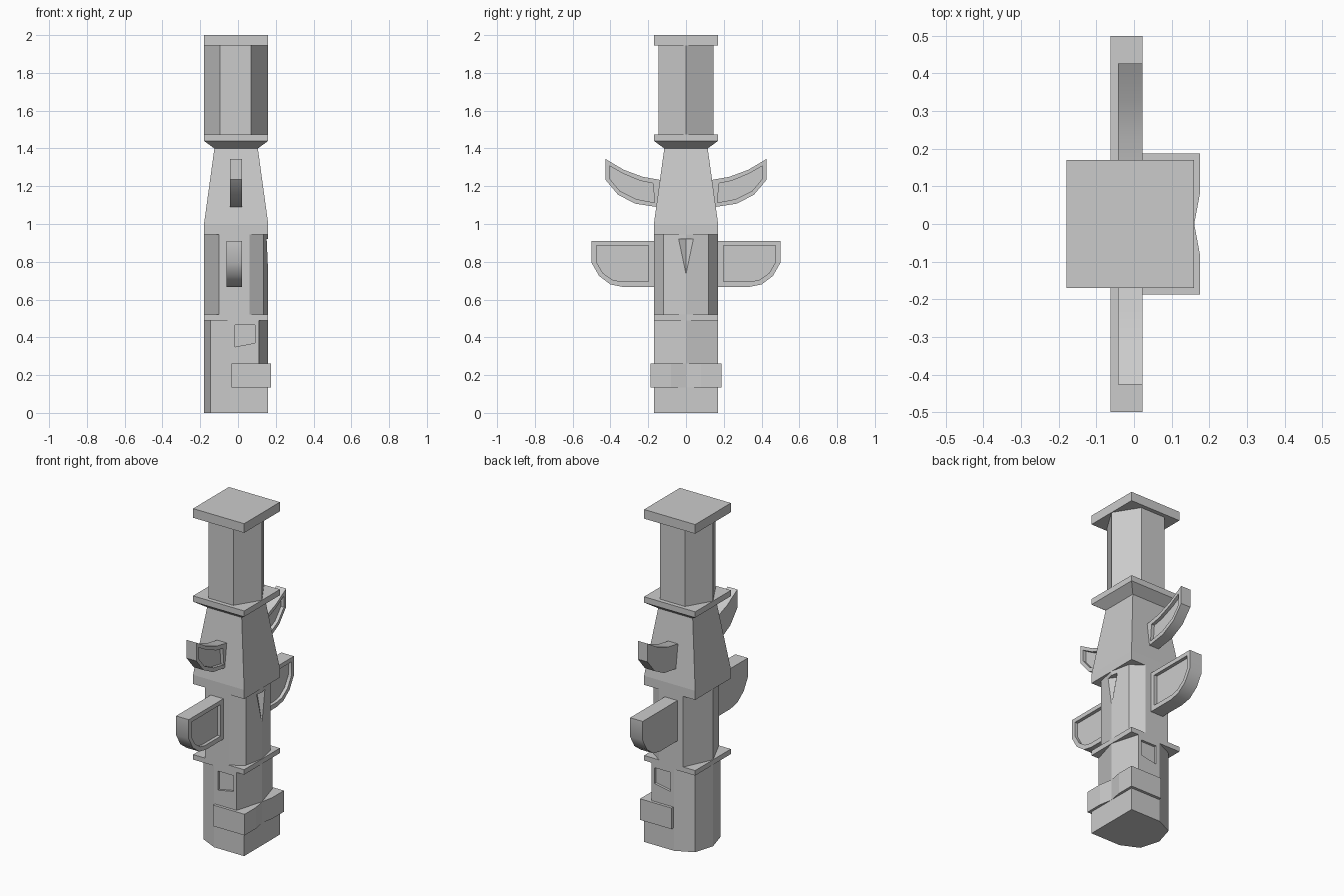
import bpy, bmesh, math
from mathutils import Vector

if "Cube" in bpy.data.objects:
    bpy.data.objects.remove(bpy.data.objects["Cube"])

XL, XR, HY = -0.18, 0.16, 0.17      # left, right and half depth of the square plates


def finish(name, bm, smooth=False):
    bmesh.ops.recalc_face_normals(bm, faces=bm.faces)
    me = bpy.data.meshes.new(name)
    bm.to_mesh(me)
    bm.free()
    ob = bpy.data.objects.new(name, me)
    bpy.context.collection.objects.link(ob)
    if smooth:
        bpy.ops.object.select_all(action='DESELECT')
        ob.select_set(True)
        bpy.context.view_layer.objects.active = ob
        bpy.ops.object.shade_smooth_by_angle(angle=math.radians(35))
    return ob


def loft(name, loops, smooth=False):
    """Skin a list of equal-length point loops and cap both ends."""
    bm = bmesh.new()
    rings = [[bm.verts.new(p) for p in loop] for loop in loops]
    n = len(rings[0])
    for a, b in zip(rings, rings[1:]):
        for i in range(n):
            j = (i + 1) % n
            bm.faces.new((a[i], a[j], b[j], b[i]))
    bm.faces.new(rings[0])
    bm.faces.new(rings[-1])
    return finish(name, bm, smooth)


def column(name, half, z0, z1):
    """Prism from a front half outline (left to right), mirrored to the back."""
    full = half + [(x, -y) for x, y in reversed(half) if y != 0]
    return loft(name, [[(x, y, z) for x, y in full] for z in (z0, z1)])


def square(z, k=0.0):
    return [(XL + k, -HY + k, z), (XR - k, -HY + k, z),
            (XR - k, HY - k, z), (XL + k, HY - k, z)]


def cut(target, cutter):
    cutter.hide_render = True
    mod = target.modifiers.new("cut", 'BOOLEAN')
    mod.operation = 'DIFFERENCE'
    mod.solver = 'EXACT'
    mod.object = cutter
    bpy.context.view_layer.objects.active = target
    bpy.ops.object.modifier_apply(modifier=mod.name)
    bpy.data.objects.remove(cutter)


def wing(name, outer, inner, x0, x1, side, depth=0.02):
    """Side wing with a recessed panel on its right face."""
    def ring(pts, x):
        return [(x, side * y, z) for y, z in pts]
    loft(name, [ring(outer, x0), ring(outer, x1), ring(inner, x1),
                ring(inner, x1 - depth)], smooth=True)


# square plates and the tapered shoulder
loft("top_cap", [square(1.945), square(2.0)])
loft("shoulder", [square(0.945), square(1.0), square(1.40, 0.055),
                  square(1.44), square(1.475)])
loft("middle_plate", [square(0.49), square(0.52)])

# hexagonal upper shaft
column("upper_shaft", [(XL, 0), (-0.095, -0.145), (0.07, -0.145), (XR, 0)], 1.475, 1.945)

# faceted middle shaft with a wedge notch on the right
middle = column("middle_shaft", [(XL, 0), (-0.10, -HY), (0.06, -HY),
                                 (0.135, -0.118), (XR, 0)], 0.52, 0.945)
bm = bmesh.new()
for p in ((0.18, -0.08, 0.92), (0.18, 0.08, 0.92), (0.18, 0, 0.63), (0.125, 0, 0.92)):
    bm.verts.new(p)
bmesh.ops.convex_hull(bm, input=bm.verts)
cut(middle, finish("notch_cutter", bm))

# base and lower shaft, chamfered on the left
left = [(XL, 0), (-0.145, -0.12), (-0.04, -HY)]
column("base", left + [(XR, -HY)], 0.0, 0.135)
lower = column("lower_shaft", left + [(0.11, -HY), (XR, 0)], 0.135, 0.49)

# slanted recessed panels, front and back
panel = [(-0.015, 0.465), (0.09, 0.465), (0.09, 0.37), (-0.015, 0.35)]
for s in (-1, 1):
    cut(lower, loft("panel_cutter", [[(x, s * y, z) for x, z in panel]
                                     for y in (0.155, 0.20)]))

# belt block with a shallow V in its right face
column("belt", [(-0.035, -0.187), (0.175, -0.187), (0.175, -0.08), (XR, 0)], 0.135, 0.262)

# two pairs of wings
low_outer = [(0.16, 0.91), (0.50, 0.91), (0.50, 0.795), (0.46, 0.725),
             (0.40, 0.68), (0.335, 0.667), (0.16, 0.667)]
low_inner = [(0.198, 0.885), (0.475, 0.885), (0.475, 0.80), (0.44, 0.74),
             (0.39, 0.705), (0.345, 0.695), (0.198, 0.695)]
up_outer = [(0.13, 1.232), (0.23, 1.25), (0.33, 1.287), (0.427, 1.345),
            (0.427, 1.235), (0.36, 1.155), (0.27, 1.108), (0.14, 1.088)]
up_inner = [(0.175, 1.215), (0.24, 1.228), (0.33, 1.265), (0.405, 1.308),
            (0.405, 1.24), (0.35, 1.175), (0.265, 1.132), (0.166, 1.113)]
for s, tag in ((-1, "front"), (1, "back")):
    wing("lower_wing_" + tag, low_outer, low_inner, -0.062, 0.022, s)
    wing("upper_wing_" + tag, up_outer, up_inner, -0.043, 0.022, s)
